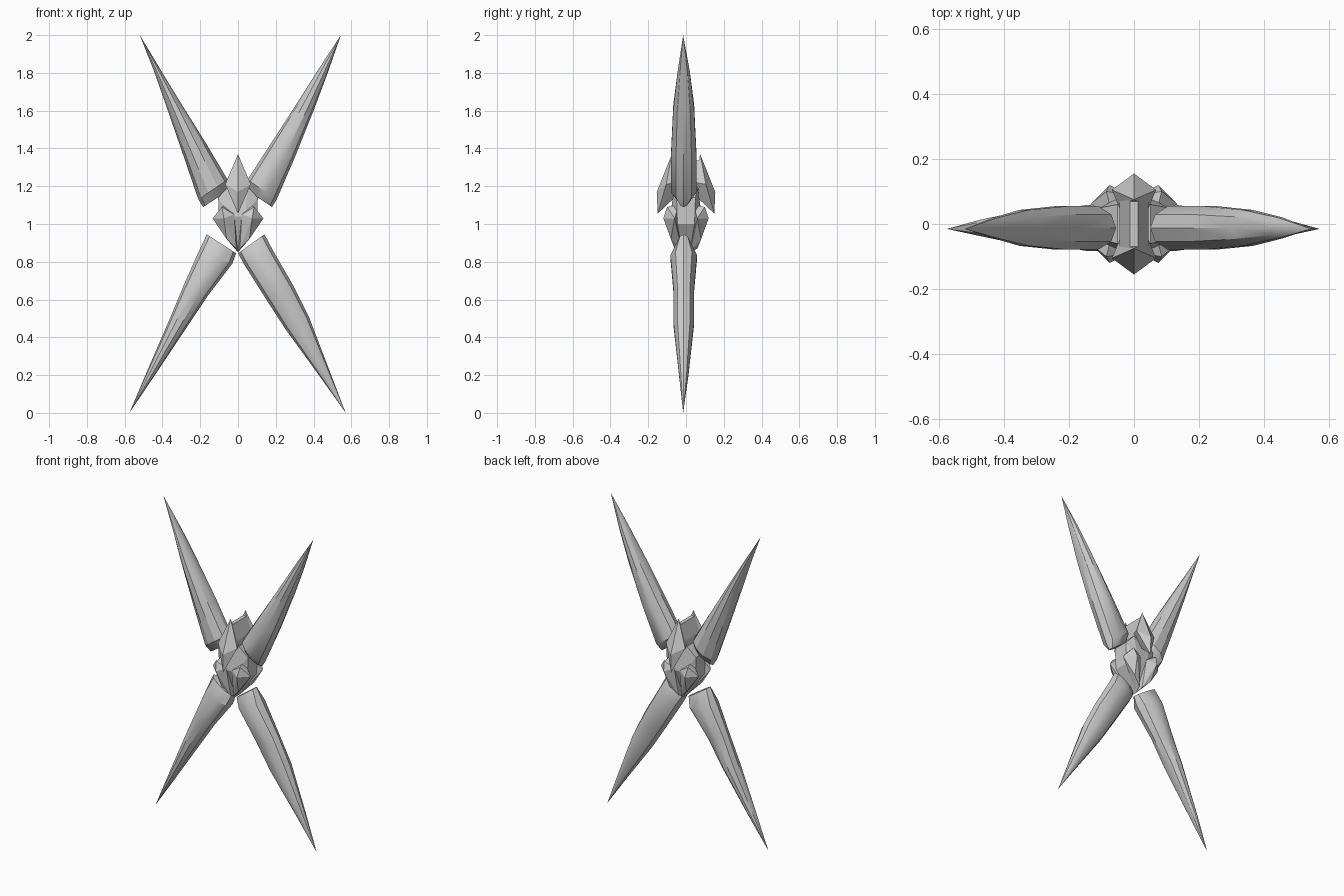
import bpy, bmesh, math
from mathutils import Vector

cube = bpy.data.objects.get("Cube")
if cube:
    bpy.data.objects.remove(cube, do_unlink=True)

stone = bpy.data.materials.new("grey stone")
stone.use_nodes = True
stone.diffuse_color = (0.6, 0.6, 0.6, 1)
stone.node_tree.nodes["Principled BSDF"].inputs["Base Color"].default_value = (0.6, 0.6, 0.6, 1)


def finish(bm, name, smooth_angle=None):
    bmesh.ops.recalc_face_normals(bm, faces=bm.faces)
    mesh = bpy.data.meshes.new(name)
    bm.to_mesh(mesh)
    bm.free()
    mesh.materials.append(stone)
    obj = bpy.data.objects.new(name, mesh)
    bpy.context.collection.objects.link(obj)
    if smooth_angle:
        bpy.ops.object.select_all(action="DESELECT")
        obj.select_set(True)
        bpy.context.view_layer.objects.active = obj
        bpy.ops.object.shade_smooth_by_angle(angle=math.radians(smooth_angle))
    return obj


def gem(name, points):
    """Faceted stone: convex hull of a few corner points."""
    bm = bmesh.new()
    for p in points:
        bm.verts.new(p)
    hull = bmesh.ops.convex_hull(bm, input=bm.verts)
    loose = [v for v in hull["geom_interior"] if isinstance(v, bmesh.types.BMVert)]
    bmesh.ops.delete(bm, geom=loose, context="VERTS")
    return finish(bm, name)


def spike(name, sections, tip, sides=10):
    """Loft of oval rings; a section is inner x, z, outer x, z, half depth."""
    bm = bmesh.new()
    rings = []
    for ax, az, bx, bz, depth in sections:
        a, b = Vector((ax, -0.012, az)), Vector((bx, -0.012, bz))
        mid, half = (a + b) / 2, (b - a) / 2
        ring = []
        for i in range(sides):
            t = math.tau * i / sides
            ring.append(bm.verts.new(mid + half * math.cos(t) + Vector((0, depth * math.sin(t), 0))))
        rings.append(ring)
    for r, s in zip(rings, rings[1:]):
        for i in range(sides):
            j = (i + 1) % sides
            bm.faces.new((r[i], r[j], s[j], s[i]))
    end = bm.verts.new((tip[0], -0.015, tip[1]))
    for i in range(sides):
        bm.faces.new((rings[-1][i], rings[-1][(i + 1) % sides], end))
    bm.faces.new(rings[0])
    return finish(bm, name, 32)


# Four long spikes
spike("upper_left_spike", [
    (0.06, 1.17, 0.18, 1.09, 0.03), (0.05, 1.235, 0.205, 1.13, 0.07),
    (0.17, 1.42, 0.30, 1.35, 0.07), (0.30, 1.62, 0.40, 1.60, 0.058),
    (0.42, 1.81, 0.475, 1.80, 0.034)], (0.545, 2.0))
spike("upper_right_spike", [
    (-0.06, 1.17, -0.185, 1.09, 0.03), (-0.055, 1.235, -0.21, 1.13, 0.07),
    (-0.165, 1.42, -0.285, 1.35, 0.07), (-0.29, 1.62, -0.385, 1.64, 0.058),
    (-0.40, 1.80, -0.445, 1.81, 0.034)], (-0.52, 2.0))
spike("lower_left_spike", [
    (0.0, 0.845, 0.14, 0.945, 0.035), (0.03, 0.79, 0.185, 0.86, 0.074),
    (0.15, 0.60, 0.295, 0.67, 0.056), (0.25, 0.445, 0.375, 0.51, 0.058),
    (0.428, 0.20, 0.486, 0.22, 0.027)], (0.57, 0.0))
spike("lower_right_spike", [
    (-0.01, 0.845, -0.165, 0.945, 0.035), (-0.03, 0.79, -0.21, 0.85, 0.074),
    (-0.16, 0.62, -0.29, 0.67, 0.056), (-0.26, 0.47, -0.365, 0.49, 0.058),
    (-0.44, 0.20, -0.486, 0.21, 0.027)], (-0.575, 0.0))

# Central body that holds the spikes
gem("core", [(x * sx, y * sy, z) for sx in (-1, 1) for sy in (-1, 1) for x, y, z in
             ((0.0, 0.02, 0.85), (0.10, 0.045, 1.0), (0.105, 0.05, 1.14), (0.05, 0.06, 1.2),
              (0.04, 0.085, 1.04))])

# Four gems clustered around the bottom of the core
for sy, side in ((-1, "front"), (1, "back")):
    for sx, hand in ((1, "left"), (-1, "right")):
        gem(f"{side}_{hand}_gem", [(sx * x, sy * y, z) for x, y, z in (
            (0.135, 0.06, 1.03), (0.075, 0.12, 1.03), (0.085, 0.1, 1.09), (0.07, 0.04, 1.1),
            (0.02, 0.09, 1.05), (0.01, 0.06, 0.87), (0.06, 0.08, 0.92), (0.0, 0.02, 0.85))])

    # Diamond shield leaning out from the top of the core
    gem(f"{side}_shield", [(x, sy * y, z) for x, y, z in (
        (0, 0.075, 1.37), (0.068, 0.105, 1.21), (-0.068, 0.105, 1.21), (0, 0.155, 1.17),
        (0, 0.15, 1.055), (0.045, 0.05, 1.22), (-0.045, 0.05, 1.22), (0, 0.06, 1.14))])

# Saddle joining the two shields
gem("saddle", [(x * sx, y * sy, z) for sx in (-1, 1) for sy in (-1, 1) for x, y, z in
               ((0.012, 0.075, 1.335), (0.045, 0.08, 1.24), (0.04, 0.06, 1.16))])
